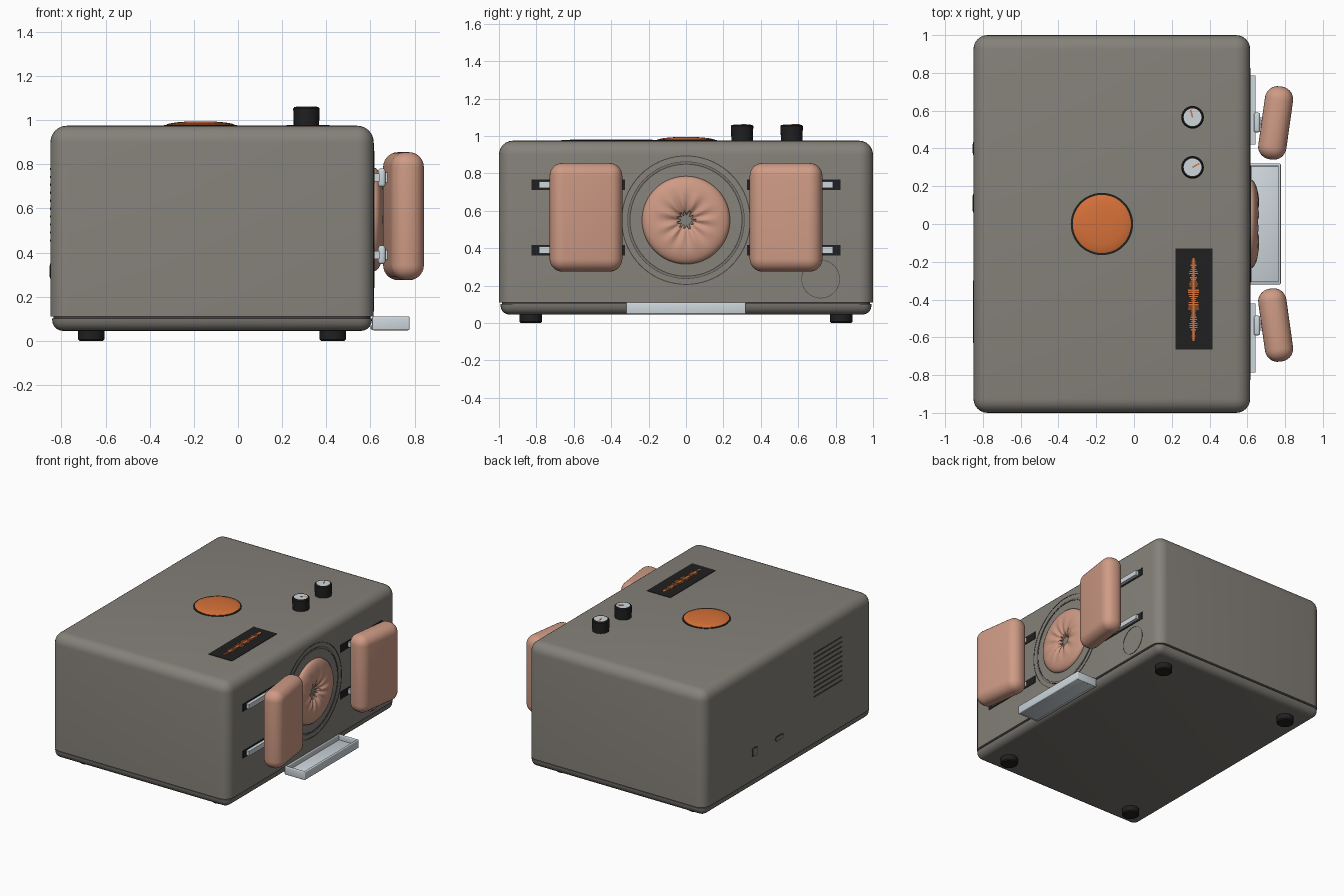
import bpy, bmesh, math, random
from mathutils import Matrix, Vector

cube = bpy.data.objects.get("Cube")
if cube:
    bpy.data.objects.remove(cube, do_unlink=True)


def material(name, r, g, b):
    m = bpy.data.materials.new(name)
    m.use_nodes = True
    m.diffuse_color = (r, g, b, 1)
    node = m.node_tree.nodes["Principled BSDF"]
    node.inputs["Base Color"].default_value = (r, g, b, 1)
    node.inputs["Roughness"].default_value = 0.6
    return m


GREY = material("warm grey", 0.235, 0.22, 0.195)
BASE = material("base grey", 0.19, 0.178, 0.16)
SEAM = material("seam grey", 0.06, 0.057, 0.052)
BLACK = material("black", 0.014, 0.014, 0.014)
SILVER = material("pale silver", 0.62, 0.68, 0.72)
SKIN = material("soft peach", 0.62, 0.325, 0.235)
ORANGE = material("orange", 0.68, 0.165, 0.04)

FACE = 0.615      # side panel with the pads
BACK = -0.85
TOP = 0.975


def finish(bm, name, mat, smooth=True):
    bmesh.ops.recalc_face_normals(bm, faces=bm.faces)
    mesh = bpy.data.meshes.new(name)
    bm.to_mesh(mesh)
    bm.free()
    ob = bpy.data.objects.new(name, mesh)
    bpy.context.collection.objects.link(ob)
    mesh.materials.append(mat)
    if smooth:
        bpy.ops.object.select_all(action="DESELECT")
        ob.select_set(True)
        bpy.context.view_layer.objects.active = ob
        bpy.ops.object.shade_smooth_by_angle(angle=math.radians(40))
    return ob


def box(name, mat, lo, hi, radius=0, segments=5, keep=None, turn=0):
    """Box between two corners; keep(edge) picks the edges to round."""
    bm = bmesh.new()
    lo, hi = Vector(lo), Vector(hi)
    bmesh.ops.create_cube(bm, size=1)
    bmesh.ops.scale(bm, verts=bm.verts, vec=hi - lo)
    if radius:
        edges = [e for e in bm.edges if keep is None or keep(e)]
        bmesh.ops.bevel(bm, geom=edges, offset=radius, segments=segments,
                        profile=0.5, affect="EDGES", clamp_overlap=True)
    bmesh.ops.rotate(bm, verts=bm.verts, matrix=Matrix.Rotation(turn, 3, "Z"))
    bmesh.ops.translate(bm, verts=bm.verts, vec=(lo + hi) / 2)
    return finish(bm, name, mat, radius > 0)


def lathe(name, mat, origin, profile, axis="Z", steps=48, closed=False):
    """Spin (radius, height) points around a Z or X axis at origin."""
    bm = bmesh.new()
    verts = [bm.verts.new((r, 0, h)) for r, h in profile]
    edges = [bm.edges.new(p) for p in zip(verts, verts[1:])]
    if closed:
        edges.append(bm.edges.new((verts[-1], verts[0])))
    bmesh.ops.spin(bm, geom=verts + edges, axis=(0, 0, 1), cent=(0, 0, 0),
                   angle=math.tau, steps=steps)
    bmesh.ops.remove_doubles(bm, verts=bm.verts, dist=1e-5)
    if axis == "X":
        bmesh.ops.rotate(bm, verts=bm.verts,
                         matrix=Matrix.Rotation(math.pi / 2, 3, "Y"))
    bmesh.ops.translate(bm, verts=bm.verts, vec=origin)
    return finish(bm, name, mat)


def ring(name, mat, y, z, inner, outer, height=0.002):
    lathe(name, mat, (FACE, y, z),
          [(inner, -0.005), (outer, -0.005), (outer, height), (inner, height)],
          "X", 72, True)


# Housing: rounded upper shell, dark seam and lower tray
box("housing", GREY, (BACK, -1, 0.11), (FACE, 1, TOP), 0.075, 6,
    lambda e: any(v.co.z > 0 for v in e.verts))
box("housing_seam", SEAM, (BACK + 0.015, -0.985, 0.095), (FACE - 0.015, 0.985, 0.115),
    0.065, 5, lambda e: abs(e.verts[0].co.z - e.verts[1].co.z) > 0.01)
box("base_shell", BASE, (BACK + 0.008, -0.992, 0.045), (FACE - 0.008, 0.992, 0.102),
    0.05, 5, lambda e: any(v.co.z < 0 for v in e.verts))

# Feet
for x in (-0.665, 0.43):
    for y in (-0.83, 0.83):
        lathe("foot", BLACK, (x, y, 0),
              [(0, 0), (0.053, 0), (0.06, 0.007), (0.06, 0.06), (0, 0.06)], steps=28)

# Domed push button with a dark collar
lathe("button_collar", BLACK, (-0.17, 0, TOP),
      [(0, -0.01), (0.165, -0.01), (0.165, 0.003), (0, 0.003)])
lathe("button", ORANGE, (-0.17, 0, TOP),
      [(0.154, -0.005), (0.154, 0.005), (0.145, 0.009), (0.11, 0.015),
       (0.06, 0.019), (0, 0.02)])

# Control knobs with pale caps and pointers
for y, heading in ((0.565, 105), (0.3, 30)):
    lathe("knob", BLACK, (0.31, y, TOP),
          [(0, -0.01), (0.057, -0.01), (0.06, 0.078), (0.054, 0.085), (0, 0.085)],
          steps=24)
    lathe("knob_cap", SILVER, (0.31, y, TOP + 0.085),
          [(0.047, -0.003), (0.047, 0.001), (0, 0.001)], steps=32)
    a = math.radians(heading)
    px, py = 0.31 + 0.02 * math.cos(a), y + 0.02 * math.sin(a)
    box("knob_pointer", ORANGE, (px - 0.021, py - 0.004, 1.06),
        (px + 0.021, py + 0.004, 1.063), turn=a)

# Display with a waveform of bars
box("display", BLACK, (0.22, -0.665, TOP - 0.005), (0.415, -0.13, TOP + 0.003))
random.seed(4)
bars = 40
for i in range(bars):
    t = i / (bars - 1)
    y = -0.615 + 0.43 * t
    half = 0.006 + 0.026 * math.sin(math.pi * t) ** 0.6 * random.uniform(0.15, 1)
    box("waveform_bar", ORANGE, (0.315 - half, y - 0.003, TOP),
        (0.315 + half, y + 0.003, TOP + 0.005))
box("waveform_axis", ORANGE, (0.311, -0.62, TOP), (0.319, -0.18, TOP + 0.005))

# Port surround and small round hatch
ring("port_outer_groove", SEAM, 0, 0.55, 0.341, 0.346)
ring("port_inner_ring", BASE, 0, 0.55, 0.302, 0.311, 0.004)
ring("port_inner_groove", SEAM, 0, 0.55, 0.297, 0.302)
ring("port_middle_groove", SEAM, 0, 0.55, 0.311, 0.314)
ring("hatch_groove", SEAM, 0.72, 0.235, 0.100, 0.103)

# Soft cushion ring, gathered into folds around its centre
bm = bmesh.new()
NU, NV = 132, 24
grid = []
for i in range(NU):
    u = math.tau * i / NU
    fold = math.cos(11 * u + 0.5 * math.sin(3 * u)) + 0.3 * math.cos(5 * u)
    row = []
    for j in range(NV):
        v = math.tau * j / NV
        w = max(0, 0.35 - math.cos(v)) / 1.35
        r = 0.135 + 0.1 * math.cos(v) + 0.012 * w * fold
        x = FACE + 0.043 * math.sin(v) + 0.011 * w * fold
        row.append(bm.verts.new((x, r * math.cos(u), 0.55 + r * math.sin(u))))
    grid.append(row)
for i in range(NU):
    for j in range(NV):
        a, b = grid[i], grid[(i + 1) % NU]
        k = (j + 1) % NV
        bm.faces.new((a[j], b[j], b[k], a[k]))
finish(bm, "cushion_ring", SKIN)

# Pads sliding on rails, mirrored to both sides
for s in (-1, 1):
    def span(name, mat, x0, x1, y0, y1, z0, z1, **kw):
        ys = sorted((s * y0, s * y1))
        return box(name, mat, (x0, ys[0], z0), (x1, ys[1], z1), **kw)

    span("pad", SKIN, 0.675, 0.825, 0.34, 0.73, 0.275, 0.855,
         radius=0.068, segments=7, turn=-s * math.radians(8))
    for z in (0.39, 0.74):
        span("rail_slot", BLACK, FACE - 0.01, FACE + 0.003, 0.325, 0.825,
             z - 0.028, z + 0.028)
        span("rail", SILVER, FACE - 0.005, 0.642, 0.42, 0.785, z - 0.018, z + 0.018)
        span("pad_bracket", SILVER, 0.635, 0.668, 0.485, 0.59, z - 0.042, z + 0.042,
             radius=0.012, segments=3)
        span("pad_stem", SILVER, 0.655, 0.72, 0.51, 0.565, z - 0.022, z + 0.022)

# Drip tray: floor and raised rim
box("tray_floor", SILVER, (0.6, -0.315, 0.05), (0.77, 0.315, 0.072), 0.008, 2)
box("tray_front", SILVER, (0.762, -0.32, 0.048), (0.777, 0.32, 0.11), 0.006, 3)
box("tray_back", SILVER, (0.608, -0.32, 0.048), (0.623, 0.32, 0.11), 0.006, 3)
for s in (-1, 1):
    box("tray_side", SILVER, (0.608, s * 0.3125 - 0.0075, 0.048),
        (0.777, s * 0.3125 + 0.0075, 0.11), 0.006, 3)

# Rear vents and sockets
for i in range(10):
    z = 0.455 + i * 0.036
    box("vent_slot", SEAM, (BACK - 0.002, -0.63, z - 0.005), (BACK + 0.01, -0.3, z + 0.005))
for y, z, w, h in ((0.4, 0.316, 0.034, 0.034), (0.11, 0.31, 0.05, 0.02)):
    box("socket_rim", SEAM, (BACK - 0.002, y - w, z - h), (BACK + 0.01, y + w, z + h),
        0.018, 4, lambda e: abs(e.verts[0].co.x - e.verts[1].co.x) > 0.001)
    box("socket", GREY, (BACK - 0.004, y - w + 0.01, z - h + 0.008),
        (BACK + 0.01, y + w - 0.01, z + h - 0.008), 0.01, 4,
        lambda e: abs(e.verts[0].co.x - e.verts[1].co.x) > 0.001)
